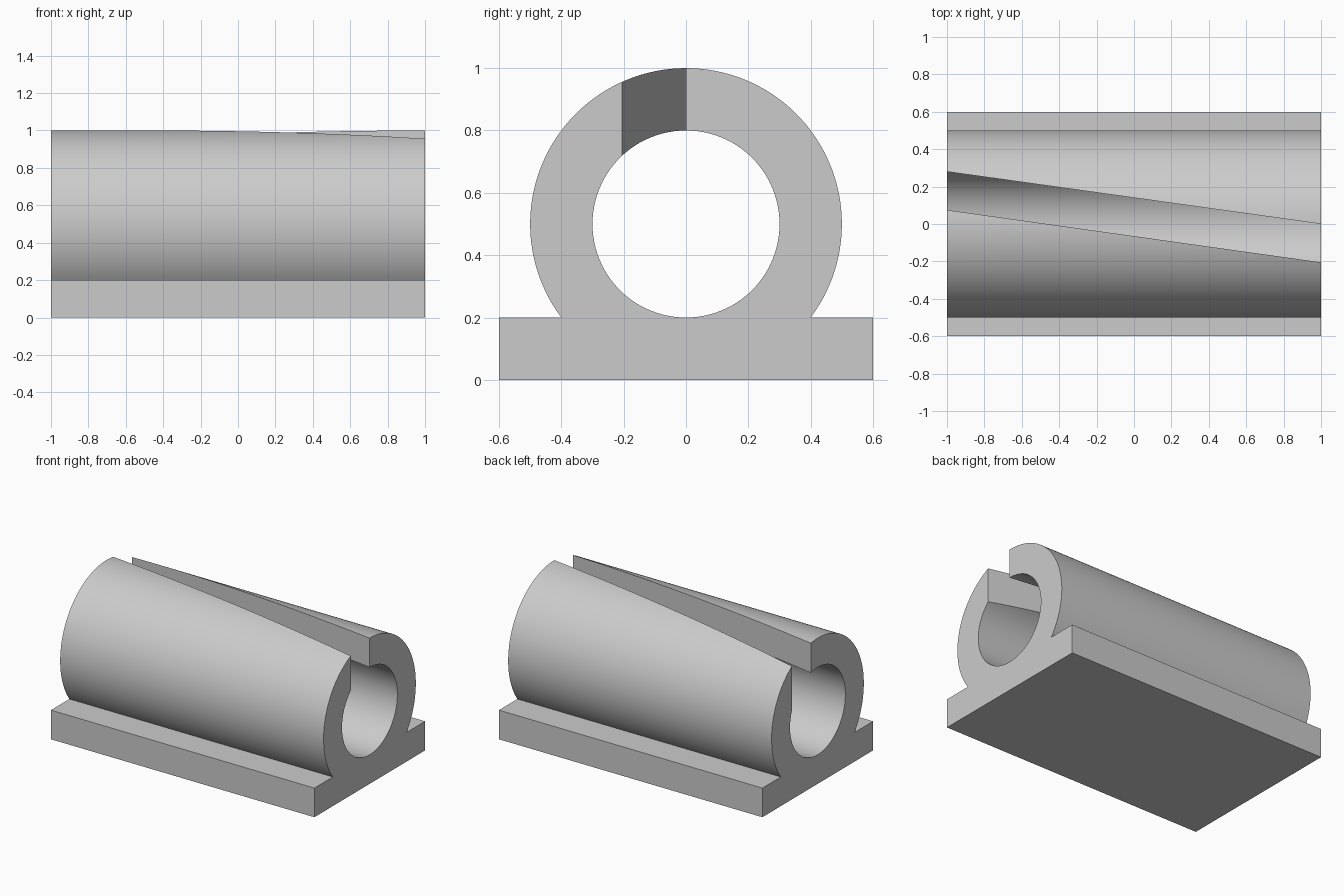
import bpy, bmesh, math

if "Cube" in bpy.data.objects:
    bpy.data.objects.remove(bpy.data.objects["Cube"])

LENGTH, CENTER_Z, R_OUT, R_IN = 2.0, 0.5, 0.5, 0.3
BASE_HALF, BASE_H = 0.6, 0.2


def prism(name, points, depth, place):
    """Extrude a closed 2D outline; place(a, b, t) maps it into space."""
    bm = bmesh.new()
    near = [bm.verts.new(place(a, b, depth[0])) for a, b in points]
    far = [bm.verts.new(place(a, b, depth[1])) for a, b in points]
    bm.faces.new(near)
    bm.faces.new(far)
    n = len(points)
    for i in range(n):
        j = (i + 1) % n
        bm.faces.new((near[i], near[j], far[j], far[i]))
    bmesh.ops.recalc_face_normals(bm, faces=bm.faces)
    mesh = bpy.data.meshes.new(name)
    bm.to_mesh(mesh)
    bm.free()
    obj = bpy.data.objects.new(name, mesh)
    bpy.context.collection.objects.link(obj)
    return obj


def arc(radius, start, end, steps):
    return [(radius * math.cos(start + (end - start) * i / steps),
             CENTER_Z + radius * math.sin(start + (end - start) * i / steps))
            for i in range(steps + 1)]


def along_x(y, z, x):
    return (x, y, z)


def along_z(x, y, z):
    return (x, y, z)


# Housing: flat base plate with a round barrel rising out of it
dip = math.asin((CENTER_Z - BASE_H) / R_OUT)
outline = [(-BASE_HALF, BASE_H), (-BASE_HALF, 0), (BASE_HALF, 0), (BASE_HALF, BASE_H)]
outline += arc(R_OUT, -dip, math.pi + dip, 96)
housing = prism("slotted_tube_housing", outline, (-LENGTH / 2, LENGTH / 2), along_x)

# Bore through the barrel
bore = prism("bore_cutter", arc(R_IN, 0, 2 * math.pi, 96)[:-1], (-1.2, 1.2), along_x)

# Slanted slot through the top wall, running past both ends
slope, mid_low, mid_high = -0.14, -0.065, 0.14
slot_plan = [(-1.2, mid_low - 1.2 * slope), (1.2, mid_low + 1.2 * slope),
             (1.2, mid_high + 1.2 * slope), (-1.2, mid_high - 1.2 * slope)]
slot = prism("slot_cutter", slot_plan, (CENTER_Z, 1.2), along_z)

bpy.context.view_layer.objects.active = housing
housing.select_set(True)
for cutter in (bore, slot):
    mod = housing.modifiers.new(cutter.name, 'BOOLEAN')
    mod.operation = 'DIFFERENCE'
    mod.solver = 'EXACT'
    mod.object = cutter
    bpy.ops.object.modifier_apply(modifier=mod.name)
    bpy.data.objects.remove(cutter)

# Single grey finish, smooth barrel with crisp edges
grey = bpy.data.materials.new("light_grey")
grey.diffuse_color = (0.6, 0.6, 0.6, 1)
grey.use_nodes = True
grey.node_tree.nodes["Principled BSDF"].inputs["Base Color"].default_value = grey.diffuse_color
housing.data.materials.clear()
housing.data.materials.append(grey)
bpy.ops.object.shade_smooth_by_angle(angle=math.radians(30))
